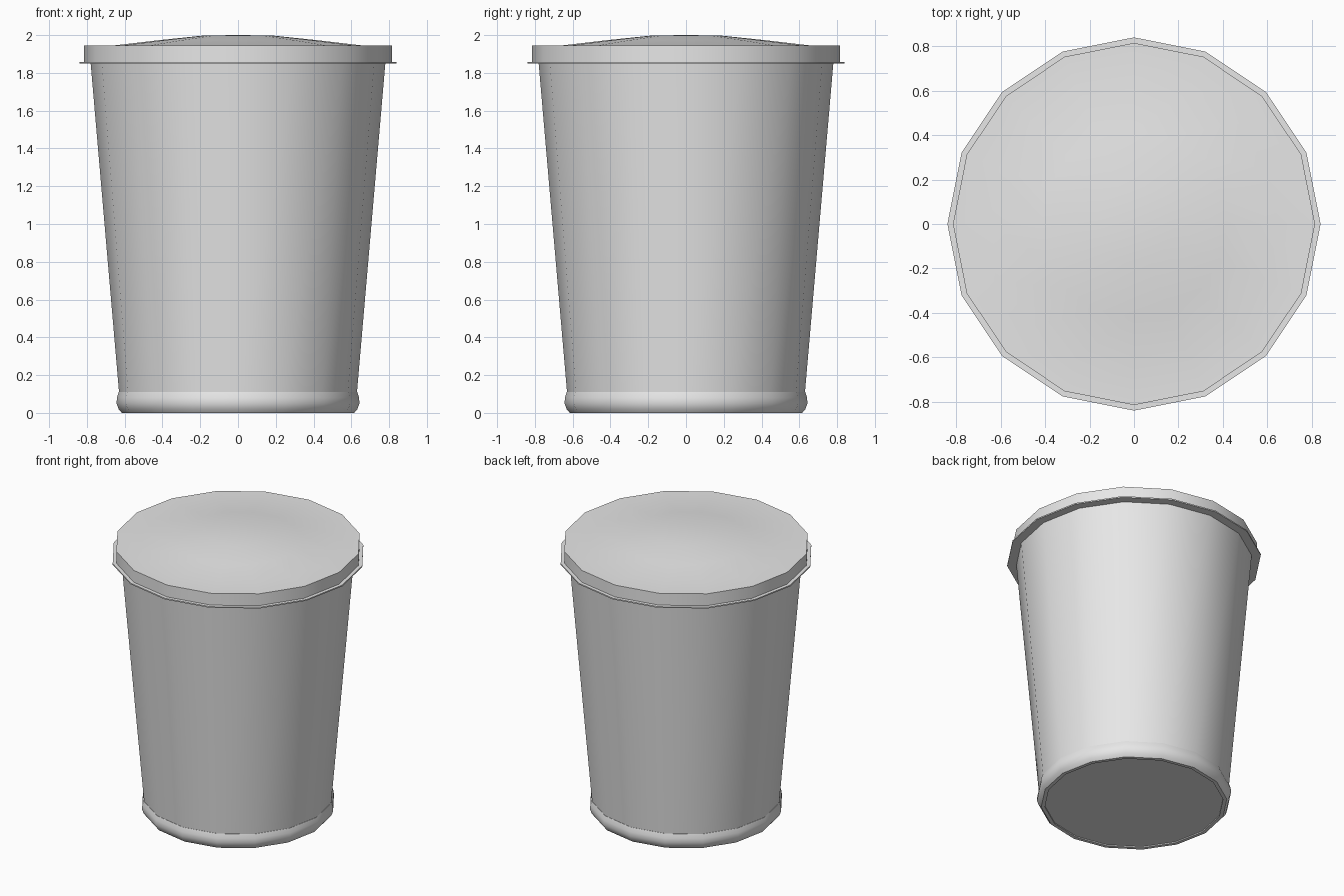
import bpy, bmesh, math

if "Cube" in bpy.data.objects:
    bpy.data.objects.remove(bpy.data.objects["Cube"])

SIDES = 16

grey = bpy.data.materials.new("light_grey")
grey.diffuse_color = (0.8, 0.8, 0.8, 1)
grey.use_nodes = True
grey.node_tree.nodes["Principled BSDF"].inputs["Base Color"].default_value = grey.diffuse_color


def lathe(name, profile):
    """Revolve (radius, z) points, listed from bottom to top, into a 16-sided solid."""
    bm = bmesh.new()
    rings = []
    for r, z in profile:
        n = 1 if r == 0 else SIDES
        rings.append([bm.verts.new((r * math.cos(2 * math.pi * i / SIDES),
                                    r * math.sin(2 * math.pi * i / SIDES), z))
                      for i in range(n)])
    for a, b in zip(rings, rings[1:]):
        for i in range(SIDES):
            j = (i + 1) % SIDES
            if len(a) == 1:
                bm.faces.new((a[0], b[j], b[i]))
            elif len(b) == 1:
                bm.faces.new((a[i], a[j], b[0]))
            else:
                bm.faces.new((a[i], a[j], b[j], b[i]))
    bmesh.ops.recalc_face_normals(bm, faces=bm.faces)
    mesh = bpy.data.meshes.new(name)
    bm.to_mesh(mesh)
    bm.free()
    mesh.materials.append(grey)
    obj = bpy.data.objects.new(name, mesh)
    bpy.context.collection.objects.link(obj)
    bpy.ops.object.select_all(action='DESELECT')
    obj.select_set(True)
    bpy.context.view_layer.objects.active = obj
    bpy.ops.object.shade_smooth_by_angle(angle=math.radians(35))
    return obj


# Rounded foot ring with a slightly recessed floor
lathe("base_ring", [(0, 0.008), (0.59, 0.008), (0.59, 0), (0.615, 0), (0.632, 0.02),
                    (0.643, 0.05), (0.641, 0.08), (0.632, 0.11), (0, 0.11)])

# Tapered bin body
lathe("body", [(0, 0.1), (0.629, 0.1), (0.78, 1.85), (0, 1.85)])

# Thin flange under the lid
lathe("lid_flange", [(0, 1.849), (0.84, 1.849), (0.84, 1.858), (0, 1.858)])

# Lid with straight wall and gently domed top
lathe("lid", [(0, 1.855), (0.815, 1.855), (0.815, 1.944), (0.65, 1.946),
              (0.42, 1.973), (0.18, 1.998), (0, 2.0)])
